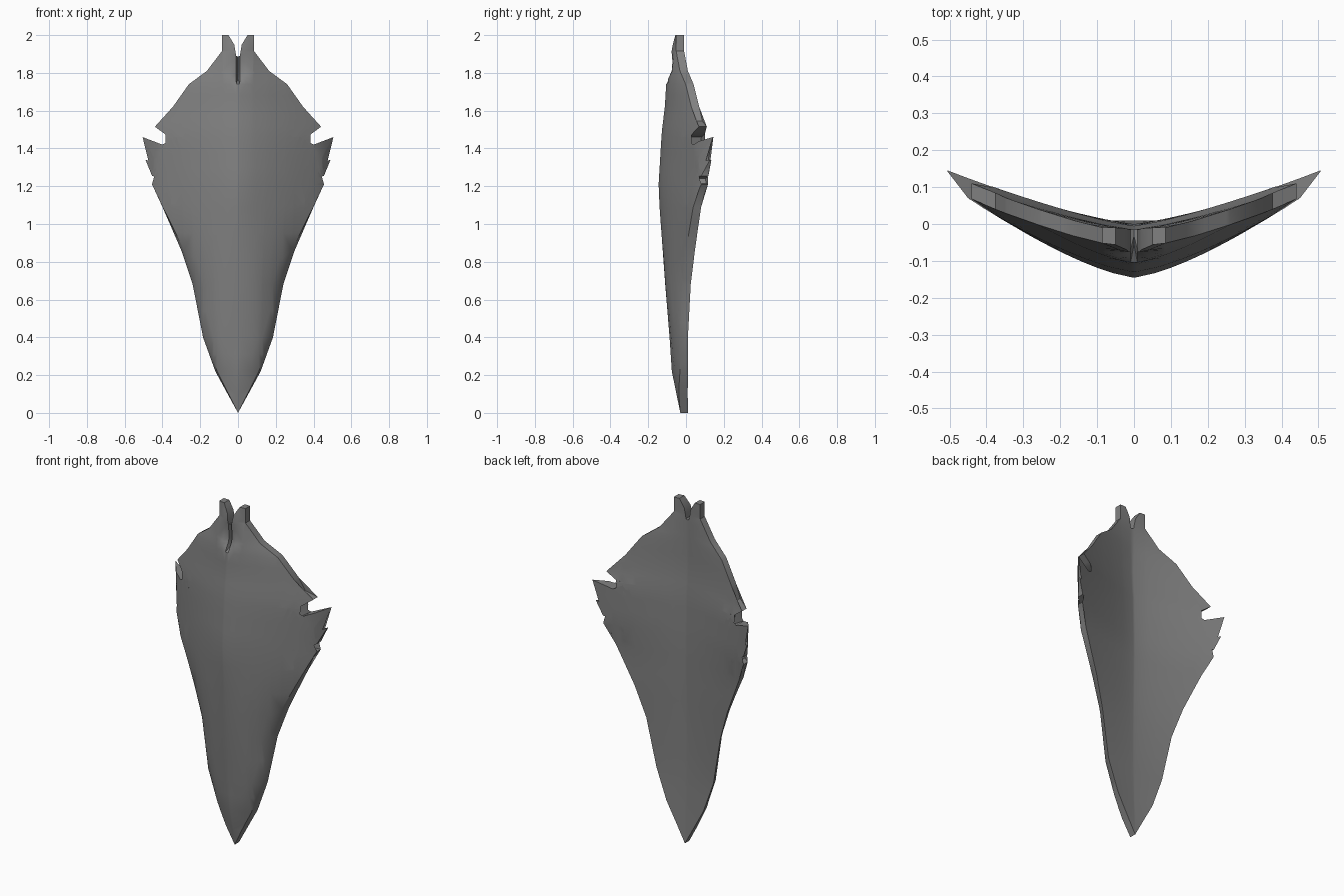
import bpy, bmesh
from mathutils import Vector

if "Cube" in bpy.data.objects:
    bpy.data.objects.remove(bpy.data.objects["Cube"])

# Half outline of the shield (x, z), from the bottom tip up to the top slit
OUTLINE = [(0, 0), (.12, .22), (.185, .40), (.24, .68), (.30, .86), (.365, 1.01), (.40, 1.09),
           (.42, 1.16), (.455, 1.21), (.42, 1.215), (.41, 1.24), (.455, 1.255), (.46, 1.28), (.49, 1.34),
           (.445, 1.325), (.445, 1.35), (.47, 1.40), (.505, 1.46), (.40, 1.42), (.30, 1.355), (.295, 1.37),
           (.325, 1.46), (.385, 1.475), (.44, 1.515), (.375, 1.545), (.345, 1.62), (.26, 1.74),
           (.165, 1.81), (.085, 1.915), (.085, 2.0), (.05, 2.0), (.02, 1.95), (.01, 1.89), (0, 1.885)]
# z, half width, front ridge y, back centre y, back rim y
SECTIONS = [(0, .02, -.03, .01, .01), (.22, .12, -.075, .0, .01), (.4, .185, -.087, -.005, .01),
            (.68, .24, -.11, -.005, .025), (1.09, .40, -.14, .0, .08), (1.21, .45, -.145, .0, .115),
            (1.46, .505, -.13, -.005, .145), (1.515, .44, -.125, -.01, .11), (1.62, .345, -.112, -.015, .07),
            (1.74, .26, -.105, -.015, .04), (1.81, .165, -.098, -.015, .01),
            (1.915, .085, -.09, -.015, -.01), (2.0, .085, -.06, -.01, -.01)]


def clamp(v, lo=0.0, hi=1.0):
    return max(lo, min(hi, v))


def section(z):
    for a, b in zip(SECTIONS, SECTIONS[1:]):
        if z <= b[0]:
            t = clamp((z - a[0]) / (b[0] - a[0]))
            return [p + (q - p) * t for p, q in zip(a[1:], b[1:])]
    return SECTIONS[-1][1:]


def depth(x, z):
    """Front and back y of the curved shield at a point of the outline plane."""
    w, front, centre, rim = section(z)
    power = 1.4 + .9 * clamp((1.1 - z) / .5)
    k = clamp(x / w, 0, 1.03)
    back = centre + (rim - centre) * k ** 1.25
    thick = .042 * clamp((.507 - x) / .06, .08, 1)
    y = front + (rim - thick - front) * k ** power
    # Beak-shaped ledge and groove below the slit
    rise = clamp((z - (1.74 + .06 * clamp(x / .08))) / .045)
    fade = clamp((1.98 - z) / .15)
    y += rise * (.03 * fade * clamp(1 - x / .08) + (.04 if x < .004 else 0))
    return min(y, back - .003), back


bm = bmesh.new()
bm.faces.new([bm.verts.new((x, 0, z)) for x, z in OUTLINE])
bmesh.ops.triangulate(bm, faces=bm.faces[:])


def cut(co, no, above=-1):
    faces = [f for f in bm.faces if f.calc_center_median().z > above]
    edges = {e for f in faces for e in f.edges}
    verts = {v for f in faces for v in f.verts}
    bmesh.ops.bisect_plane(bm, geom=list(verts) + list(edges) + faces, dist=1e-5,
                           plane_co=Vector(co), plane_no=Vector(no))


# Slice the flat half into a grid that can follow the curvature
for z in (.1, .22, .31, .4, .54, .68, .82, .95, 1.09, 1.21, 1.3, 1.38, 1.46, 1.515,
          1.57, 1.62, 1.68, 1.74, 1.77, 1.79, 1.81, 1.86, 1.915):
    cut((0, 0, z), (0, 0, 1))
for x in (.08, .14, .2, .25, .3, .35, .4, .45):
    cut((x, 0, 0), (1, 0, 0))
for x in (.012, .04):
    cut((x, 0, 0), (1, 0, 0), above=1.74)
bmesh.ops.triangulate(bm, faces=bm.faces[:])

# Front skin, back skin and rim wall
front_verts, front_faces = bm.verts[:], bm.faces[:]
rim_edges = [e for e in bm.edges if e.is_boundary and max(v.co.x for v in e.verts) > 1e-4]
twin = {}
for v in front_verts:
    x, z = v.co.x, v.co.z
    yf, yb = depth(x, z)
    twin[v] = bm.verts.new((x, yb, z))
    v.co.y = yf
    # The lower rim leans inward towards the front
    v.co.x = x * (1 - .08 * clamp((1.1 - z) / .4))
for f in front_faces:
    bm.faces.new([twin[v] for v in reversed(f.verts)])
for e in rim_edges:
    a, b = e.verts
    bm.faces.new((a, b, twin[b], twin[a]))
bmesh.ops.recalc_face_normals(bm, faces=bm.faces[:])
# The half is open along the centre, so check the facing explicitly
if sum(f.normal.y * f.calc_area() for f in front_faces) > 0:
    bmesh.ops.reverse_faces(bm, faces=bm.faces[:])

mesh = bpy.data.meshes.new("shield")
bm.to_mesh(mesh)
bm.free()
shield = bpy.data.objects.new("shield", mesh)
bpy.context.collection.objects.link(shield)

steel = bpy.data.materials.new("dark grey metal")
steel.diffuse_color = (.22, .22, .22, 1)
steel.use_nodes = True
steel.node_tree.nodes["Principled BSDF"].inputs["Base Color"].default_value = steel.diffuse_color
mesh.materials.append(steel)

# Mirror the half across the centre line
mirror = shield.modifiers.new("mirror", 'MIRROR')
mirror.use_clip = True
mirror.merge_threshold = .0005
bpy.context.view_layer.objects.active = shield
shield.select_set(True)
bpy.ops.object.modifier_apply(modifier="mirror")
bpy.ops.object.shade_smooth_by_angle(angle=.65)
